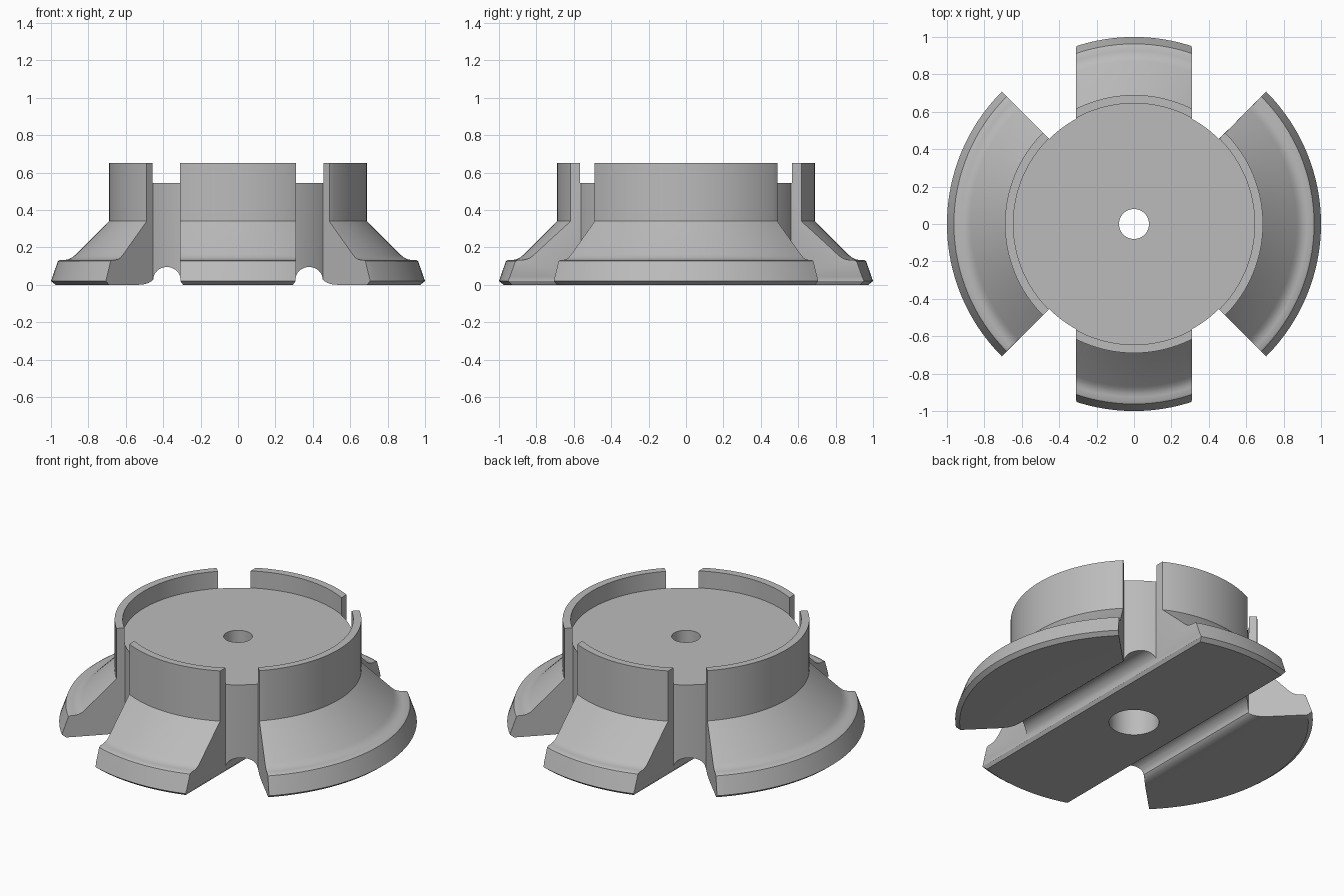
import bpy, bmesh
from math import radians, sin, cos, acos, pi
from mathutils import Vector

if "Cube" in bpy.data.objects:
    bpy.data.objects.remove(bpy.data.objects["Cube"])

grey = bpy.data.materials.new("plain grey")
grey.use_nodes = True
grey.diffuse_color = (0.5, 0.5, 0.5, 1)
grey.node_tree.nodes["Principled BSDF"].inputs["Base Color"].default_value = (0.5, 0.5, 0.5, 1)


def finish(bm, name):
    bmesh.ops.remove_doubles(bm, verts=bm.verts, dist=1e-5)
    bmesh.ops.recalc_face_normals(bm, faces=bm.faces)
    mesh = bpy.data.meshes.new(name)
    bm.to_mesh(mesh)
    bm.free()
    obj = bpy.data.objects.new(name, mesh)
    bpy.context.collection.objects.link(obj)
    mesh.materials.append(grey)
    return obj


def lathe(name, profile, steps=128):
    bm = bmesh.new()
    verts = [bm.verts.new((r, 0, z)) for r, z in profile]
    edges = [bm.edges.new((a, b)) for a, b in zip(verts, verts[1:] + verts[:1])]
    bmesh.ops.spin(bm, geom=verts + edges, cent=(0, 0, 0), axis=(0, 0, 1),
                   angle=2 * pi, steps=steps)
    return finish(bm, name)


def prism(name, points, depth):
    bm = bmesh.new()
    face = bm.faces.new([bm.verts.new(p) for p in points])
    out = bmesh.ops.extrude_face_region(bm, geom=[face])
    moved = [v for v in out["geom"] if isinstance(v, bmesh.types.BMVert)]
    bmesh.ops.translate(bm, verts=moved, vec=Vector(depth))
    return finish(bm, name)


def cut(obj, cutter):
    cutter.hide_render = True
    mod = obj.modifiers.new("cut", 'BOOLEAN')
    mod.operation, mod.solver, mod.object = 'DIFFERENCE', 'EXACT', cutter
    bpy.context.view_layer.objects.active = obj
    bpy.ops.object.modifier_apply(modifier=mod.name)
    bpy.data.objects.remove(cutter)


# Turned body: counterbored hole, flared skirt, and rim around a recessed top
body = lathe("flanged_hub", [
    (0.14, 0), (0.975, 0), (1.0, 0.02), (0.967, 0.115), (0.963, 0.126), (0.952, 0.132),
    (0.925, 0.133), (0.905, 0.137), (0.887, 0.146), (0.87, 0.16),
    (0.69, 0.34), (0.69, 0.65), (0.645, 0.65), (0.645, 0.545),
    (0.08, 0.545), (0.08, 0.4), (0.14, 0.4)])

# Four gaps through rim and skirt, stopping at the round core
half, core = 0.31, 0.642
last = acos(half / core)
arc = [radians(45) + (last - radians(45)) * i / 12 for i in range(13)]
gap = [(core * cos(a), core * sin(a)) for a in arc] + [(half, 1.3), (1.3, 1.3)]

# Underside groove: arch against the centre bar, rounded foot on the outside
arch = [(0.38 + 0.072 * cos(a), 0.03 + 0.065 * sin(a))
        for a in [pi - pi * i / 16 for i in range(17)]]
groove = [(0.28, -0.02), (0.308, 0.02)] + arch + [
    (0.462, 0.02), (0.478, 0.01), (0.5, 0.003), (0.53, 0), (0.53, -0.02)]

for sx in (-1, 1):
    for sy in (-1, 1):
        cut(body, prism("gap_cutter", [(sx * x, sy * y, -0.2) for x, y in gap], (0, 0, 1.2)))
    cut(body, prism("groove_cutter", [(sx * x, -1.2, z) for x, z in groove], (0, 2.4, 0)))

bpy.ops.object.select_all(action='DESELECT')
body.select_set(True)
bpy.context.view_layer.objects.active = body
bpy.ops.object.shade_smooth_by_angle(angle=radians(28))
